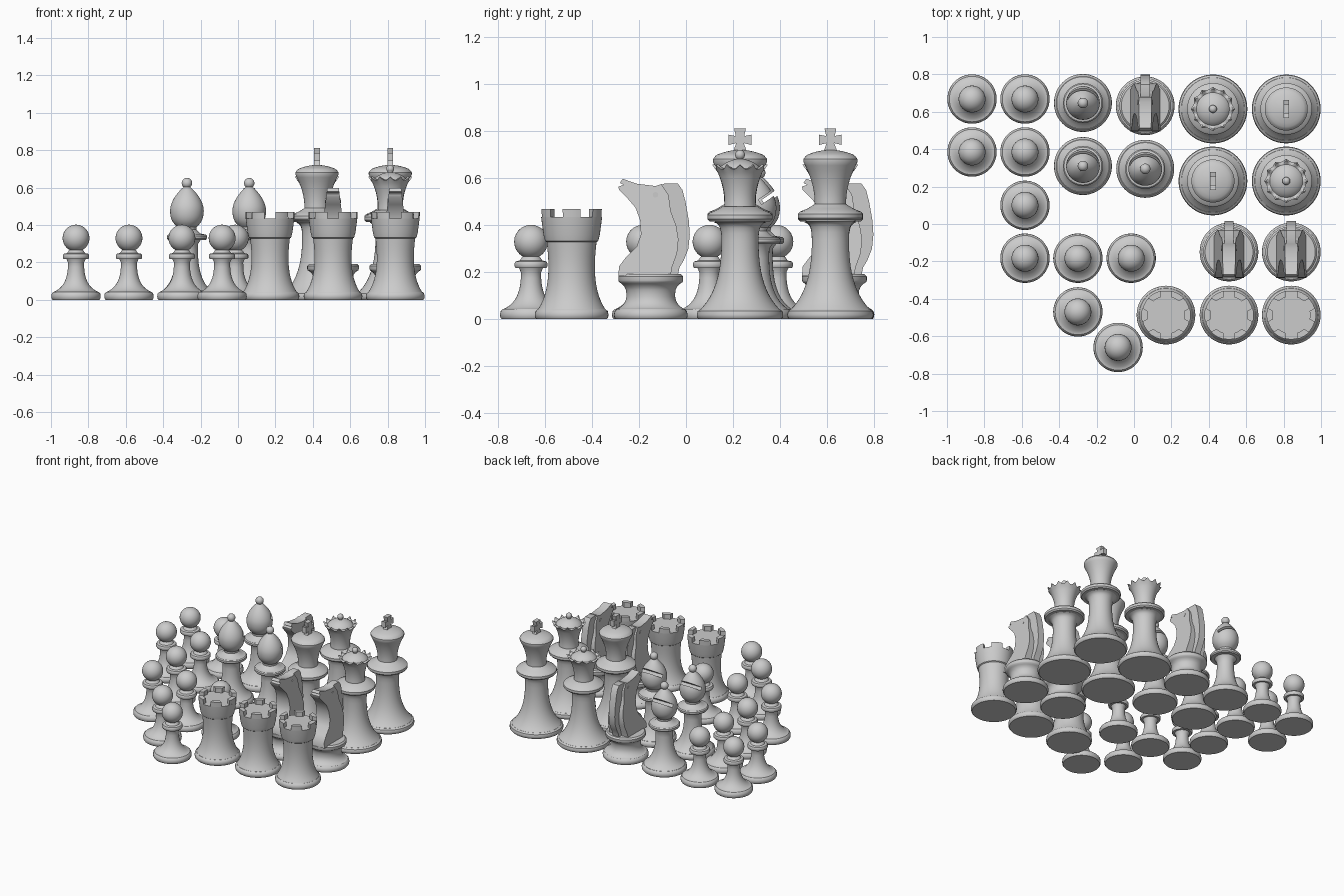
import bpy, bmesh, math
from mathutils import Matrix

if "Cube" in bpy.data.objects:
    bpy.data.objects.remove(bpy.data.objects["Cube"])

grey = bpy.data.materials.new("matte_grey")
grey.diffuse_color = (0.6, 0.6, 0.6, 1)
grey.use_nodes = True
grey.node_tree.nodes["Principled BSDF"].inputs["Base Color"].default_value = grey.diffuse_color


def finish(bm, name):
    bmesh.ops.recalc_face_normals(bm, faces=bm.faces)
    me = bpy.data.meshes.new(name)
    bm.to_mesh(me)
    bm.free()
    me.materials.append(grey)
    return me


def lathe(name, profile, segs=48, warp=None):
    """Revolve (radius, height) points that start and end on the axis."""
    bm = bmesh.new()
    rings = []
    for r, z in profile:
        if r < 1e-5:
            rings.append([bm.verts.new((0, 0, z))] * segs)
            continue
        ring = []
        for i in range(segs):
            a = 2 * math.pi * i / segs
            rr, zz = warp(r, z, a) if warp else (r, z)
            ring.append(bm.verts.new((rr * math.cos(a), rr * math.sin(a), zz)))
        rings.append(ring)
    for lo, hi in zip(rings, rings[1:]):
        for i in range(segs):
            j = (i + 1) % segs
            bm.faces.new(list(dict.fromkeys((lo[i], lo[j], hi[j], hi[i]))))
    return finish(bm, name)


def curve(p0, p1, p2, n=10):
    """Quadratic curve from p0 to p2, pulled toward p1."""
    return [tuple((1 - t) ** 2 * a + 2 * t * (1 - t) * b + t * t * c
                  for a, b, c in zip(p0, p1, p2)) for t in (i / n for i in range(n + 1))]


def ball(r, z, start, n=12):
    """Arc of a sphere from an angle above the bottom pole up to the top pole."""
    return [(r * math.sin(a), z - r * math.cos(a)) for a in
            (start + (math.pi - start) * i / n for i in range(n))] + [(0, z + r)]


def foot(r):
    return [(0, 0), (r * 0.95, 0), (r * 0.99, 0.008), (r, 0.02), (r * 0.98, 0.034), (r * 0.92, 0.043)]


def collar(r, z, h, neck):
    """Rounded disc with a small flare below it."""
    return [(neck + 0.3 * (r - neck), z - h), (r * 0.94, z - h), (r, z - h * 0.5), (r, z + h * 0.5),
            (r * 0.94, z + h)]


def slab(name, outline, half):
    """Side outline (y, z) extruded both ways in x; half(z) gives half the width."""
    bm = bmesh.new()
    sides = [[bm.verts.new((s * half(z), y, z)) for y, z in outline] for s in (-1, 1)]
    for s in sides:
        bm.faces.new(s)
    n = len(outline)
    for i in range(n):
        j = (i + 1) % n
        bm.faces.new((sides[0][i], sides[0][j], sides[1][j], sides[1][i]))
    return finish(bm, name)


# Pawn
pawn = lathe("pawn", foot(0.132) + curve((0.118, 0.043), (0.04, 0.075), (0.043, 0.2))
             + collar(0.07, 0.232, 0.014, 0.043) + [(0.048, 0.25), (0.038, 0.265)]
             + ball(0.072, 0.33, 0.5))

# Rook body with six battlements
rook = lathe("rook", foot(0.157) + curve((0.143, 0.043), (0.085, 0.13), (0.103, 0.30))
             + [(0.106, 0.328), (0.113, 0.333), (0.12, 0.36), (0.13, 0.435), (0, 0.435)])
bm = bmesh.new()
for k in range(6):
    cuts = []
    for i in range(7):
        t = i / 6 - 0.5
        cut = []
        for r, z in ((0.1, 0.435), (0.13, 0.435), (0.132, 0.47), (0.1, 0.47)):
            a = math.radians(60 * k) + 2 * t * (math.pi / 6 - math.asin(0.03 / r))
            cut.append(bm.verts.new((r * math.cos(a), r * math.sin(a), z)))
        cuts.append(cut)
    for a, b in zip(cuts, cuts[1:]):
        for i in range(4):
            j = (i + 1) % 4
            bm.faces.new((a[i], a[j], b[j], b[i]))
    bm.faces.new(cuts[0])
    bm.faces.new(cuts[-1])
battlements = finish(bm, "battlements")

# Bishop with a slanted slot cut into the back of its head
bishop_solid = lathe("bishop_solid", foot(0.155) + curve((0.14, 0.043), (0.05, 0.10), (0.06, 0.30))
                     + collar(0.107, 0.335, 0.014, 0.06) + [(0.07, 0.355), (0.05, 0.375), (0.052, 0.39)]
                     + curve((0.06, 0.398), (0.09, 0.425), (0.09, 0.475), 6)
                     + curve((0.089, 0.49), (0.08, 0.545), (0.025, 0.597), 8)
                     + ball(0.028, 0.624, 0.7))
solid = bpy.data.objects.new("bishop_solid", bishop_solid)
bm = bmesh.new()
bmesh.ops.create_cube(bm, size=1, matrix=Matrix.Translation((0, 0.065, 0.53))
                      @ Matrix.Rotation(math.radians(35), 4, 'X') @ Matrix.Diagonal((0.3, 0.11, 0.024, 1)))
cutter = bpy.data.objects.new("slot_cutter", finish(bm, "slot_cutter"))
cutter.hide_render = True
for ob in (solid, cutter):
    bpy.context.collection.objects.link(ob)
mod = solid.modifiers.new("slot", 'BOOLEAN')
mod.operation, mod.object, mod.solver = 'DIFFERENCE', cutter, 'EXACT'
bishop = bpy.data.meshes.new_from_object(solid.evaluated_get(bpy.context.evaluated_depsgraph_get()))
for ob in (solid, cutter):
    bpy.data.objects.remove(ob)

# Knight: pedestal, thin mane plate, tapered head and neck, eyes
pedestal = lathe("pedestal", foot(0.157) + curve((0.143, 0.043), (0.10, 0.065), (0.104, 0.11), 6)
                 + curve((0.106, 0.125), (0.112, 0.145), (0.135, 0.158), 4)
                 + [(0.138, 0.165), (0.138, 0.182), (0.128, 0.192), (0, 0.192)])
mane = slab("mane", [(0, 0.185), (0.03, 0.567), (0.06, 0.578), (0.115, 0.578), (0.135, 0.55), (0.148, 0.50),
                     (0.162, 0.42), (0.166, 0.36), (0.16, 0.30), (0.14, 0.25), (0.122, 0.22), (0.115, 0.185)],
            lambda z: 0.025)
head = slab("head", [(-0.138, 0.185), (-0.135, 0.225), (-0.105, 0.265), (-0.06, 0.31), (-0.042, 0.36),
                     (-0.045, 0.42), (-0.065, 0.475), (-0.095, 0.51), (-0.135, 0.55), (-0.138, 0.565),
                     (-0.115, 0.572), (-0.132, 0.58), (-0.12, 0.598), (-0.06, 0.577), (0.02, 0.567),
                     (0.045, 0.575), (0.075, 0.53), (0.08, 0.50), (0.085, 0.46), (0.108, 0.40),
                     (0.118, 0.34), (0.112, 0.28), (0.09, 0.22), (0.085, 0.185)],
            lambda z: 0.08 - 0.12 * (z - 0.19))
bm = bmesh.new()
bmesh.ops.create_cone(bm, cap_ends=True, segments=16, radius1=0.012, radius2=0.012, depth=0.084,
                      matrix=Matrix.Translation((0, 0.02, 0.53)) @ Matrix.Rotation(math.pi / 2, 4, 'Y'))
eyes = finish(bm, "eyes")


# Shared lower half of the two tallest pieces
def tall_body(z):
    return (foot(0.184) + curve((0.168, 0.043), (0.07, 0.14), (0.08, z - 0.07), 14)
            + curve((0.082, z - 0.06), (0.085, z - 0.03), (0.11, z - 0.022), 4)
            + collar(0.138, z, 0.018, 0.09) + [(0.1, z + 0.03), (0.075, z + 0.045)])


# King and its flared cross
king = lathe("king", tall_body(0.44) + curve((0.067, 0.49), (0.065, 0.57), (0.108, 0.655), 8)
             + [(0.115, 0.67), (0.115, 0.682), (0.105, 0.695)] + curve((0.095, 0.702), (0.05, 0.72), (0, 0.722), 5))
half_cross = [(0.03, 0.712), (0.016, 0.75), (0.048, 0.742), (0.048, 0.786), (0.018, 0.78), (0.025, 0.812)]
cross = slab("cross", half_cross + [(-y, z) for y, z in reversed(half_cross)], lambda z: 0.016)


# Queen with a crown of twelve scallops
def scallop(r, z, a):
    if z > 0.63 and r > 0.095:
        d = abs(math.sin(6 * a))
        return r - 0.012 * d, z - 0.02 * d
    return r, z


queen = lathe("queen", tall_body(0.435) + curve((0.067, 0.48), (0.06, 0.55), (0.095, 0.625), 8)
              + [(0.118, 0.658), (0.108, 0.66), (0.088, 0.642)] + curve((0.08, 0.652), (0.055, 0.675), (0.015, 0.682), 5)
              + ball(0.021, 0.7, 0.8), 72, scallop)

# Placement of every piece
layout = [
    ("pawn", {"body": pawn}, [(-0.866, 0.668), (-0.583, 0.668), (-0.866, 0.385), (-0.583, 0.385), (-0.583, 0.1),
                              (-0.583, -0.183), (-0.3, -0.183), (-0.015, -0.183), (-0.3, -0.47), (-0.085, -0.66)]),
    ("bishop", {"body": bishop}, [(-0.273, 0.647), (-0.273, 0.31), (0.06, 0.295)]),
    ("knight", {"pedestal": pedestal, "mane": mane, "head": head, "eyes": eyes},
     [(0.06, 0.632), (0.508, -0.15), (0.841, -0.15)]),
    ("rook", {"body": rook, "battlements": battlements}, [(0.171, -0.487), (0.508, -0.487), (0.841, -0.487)]),
    ("queen", {"body": queen}, [(0.422, 0.615), (0.814, 0.23)]),
    ("king", {"body": king, "cross": cross}, [(0.814, 0.615), (0.422, 0.23)]),
]
for piece, parts, spots in layout:
    for i, (x, y) in enumerate(spots, 1):
        for part, me in parts.items():
            ob = bpy.data.objects.new(f"{piece}_{i}_{part}", me)
            ob.location = (x, y, 0)
            bpy.context.collection.objects.link(ob)
            ob.select_set(True)
            bpy.context.view_layer.objects.active = ob
bpy.ops.object.shade_smooth_by_angle(angle=math.radians(35))
